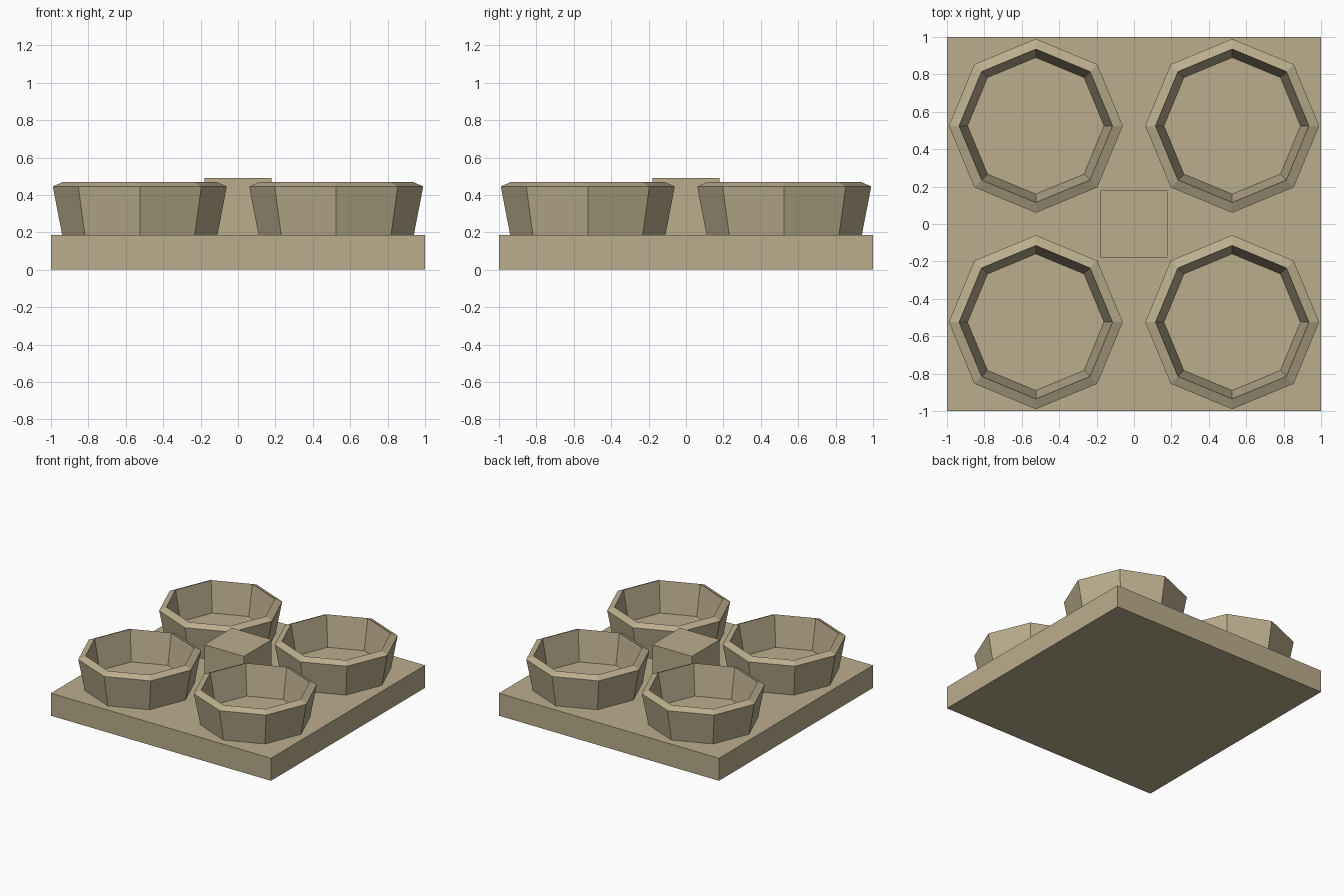
import bpy
import bmesh
from math import cos, sin, pi

default = bpy.data.objects.get("Cube")
if default:
    bpy.data.objects.remove(default, do_unlink=True)

# One sandy stone colour for everything
stone = bpy.data.materials.new("sand_stone")
stone.use_nodes = True
SAND = (0.50, 0.42, 0.27, 1.0)
stone.diffuse_color = SAND
stone.node_tree.nodes["Principled BSDF"].inputs["Base Color"].default_value = SAND

PLATE_TOP = 0.185


def add_object(name, bm, location=(0, 0, 0)):
    bmesh.ops.recalc_face_normals(bm, faces=bm.faces)
    mesh = bpy.data.meshes.new(name)
    bm.to_mesh(mesh)
    bm.free()
    mesh.materials.append(stone)
    obj = bpy.data.objects.new(name, mesh)
    obj.location = location
    bpy.context.collection.objects.link(obj)
    return obj


def add_block(name, width, bottom, top):
    bm = bmesh.new()
    bmesh.ops.create_cube(bm, size=1)
    bmesh.ops.scale(bm, vec=(width, width, top - bottom), verts=bm.verts)
    return add_object(name, bm, (0, 0, (bottom + top) / 2))


def add_bowl(name, x, y, sides=8):
    # Radius and height: outer foot, outer lip, rim crest, inner floor
    profile = [(0.415, PLATE_TOP), (0.465, 0.445), (0.41, 0.47), (0.365, 0.22)]
    bm = bmesh.new()
    rings = [[bm.verts.new((r * cos(2 * pi * i / sides), r * sin(2 * pi * i / sides), z))
              for i in range(sides)] for r, z in profile]
    for low, high in zip(rings, rings[1:]):
        for i in range(sides):
            j = (i + 1) % sides
            bm.faces.new((low[i], low[j], high[j], high[i]))
    bm.faces.new(rings[0])
    bm.faces.new(rings[-1])
    return add_object(name, bm, (x, y, 0))


# Square base plate and central block
add_block("base_plate", 2.0, 0.0, PLATE_TOP)
add_block("center_block", 0.36, PLATE_TOP, 0.49)

# Four octagonal bowls, one in each corner
for depth, y in (("front", -0.525), ("back", 0.525)):
    for side, x in (("right", -0.525), ("left", 0.525)):
        add_bowl(f"{depth}_{side}_bowl", x, y)
